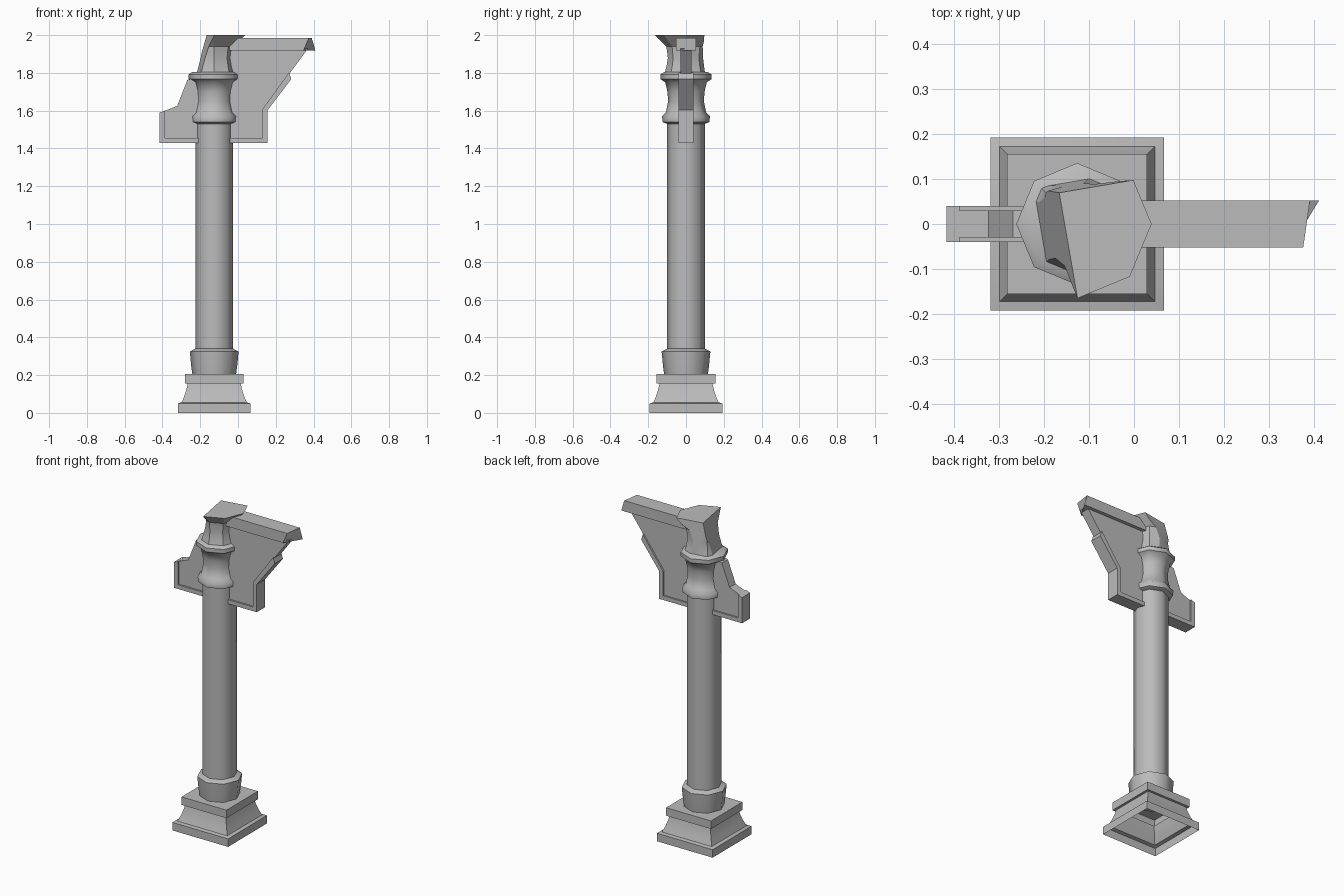
import bpy, bmesh, math
from mathutils import Vector

cube = bpy.data.objects.get("Cube")
if cube:
    bpy.data.objects.remove(cube, do_unlink=True)

CX = -0.126  # column axis

stone = bpy.data.materials.new("grey_stone")
stone.use_nodes = True
GREY = (0.5, 0.5, 0.5, 1)
stone.diffuse_color = GREY
stone.node_tree.nodes["Principled BSDF"].inputs["Base Color"].default_value = GREY


def finish(name, bm, smooth=None):
    bmesh.ops.recalc_face_normals(bm, faces=bm.faces)
    mesh = bpy.data.meshes.new(name)
    bm.to_mesh(mesh)
    bm.free()
    mesh.materials.append(stone)
    ob = bpy.data.objects.new(name, mesh)
    bpy.context.collection.objects.link(ob)
    if smooth:
        bpy.ops.object.select_all(action='DESELECT')
        ob.select_set(True)
        bpy.context.view_layer.objects.active = ob
        bpy.ops.object.shade_smooth_by_angle(angle=math.radians(smooth))
    return ob


def lathe(profile, sides, turn=0.0, bottom=True):
    """Stack of regular polygons about the column axis, from (radius, z) pairs."""
    bm = bmesh.new()
    rings = []
    for r, z in profile:
        angles = [turn + math.tau * i / sides for i in range(sides)]
        rings.append([bm.verts.new((CX + r * math.cos(a), r * math.sin(a), z)) for a in angles])
    for lo, hi in zip(rings, rings[1:]):
        for i in range(sides):
            j = (i + 1) % sides
            bm.faces.new((lo[i], lo[j], hi[j], hi[i]))
    bm.faces.new(rings[-1])
    if bottom:
        bm.faces.new(rings[0])
    return bm


def prism(outline, half):
    """Extrude an (x, z) outline from y = -half to +half."""
    bm = bmesh.new()
    front = [bm.verts.new((x, -half, z)) for x, z in outline]
    back = [bm.verts.new((x, half, z)) for x, z in outline]
    bm.faces.new(front)
    bm.faces.new(back)
    for i in range(len(outline)):
        j = (i + 1) % len(outline)
        bm.faces.new((front[i], front[j], back[j], back[i]))
    return bm


def break_off(bm, point, normal):
    """Remove everything on the normal side of a plane and close the wound."""
    cut = bmesh.ops.bisect_plane(bm, geom=bm.verts[:] + bm.edges[:] + bm.faces[:],
                                 plane_co=point, plane_no=normal, clear_outer=True)
    edges = [e for e in cut["geom_cut"] if isinstance(e, bmesh.types.BMEdge)]
    bmesh.ops.holes_fill(bm, edges=edges, sides=0)


# Square plinth, open underneath
D = math.sqrt(2)
plinth = [(0.192, 0), (0.192, 0.05), (0.172, 0.056), (0.158, 0.09), (0.147, 0.125),
          (0.14, 0.155), (0.155, 0.155), (0.155, 0.205)]
finish("plinth", lathe([(r * D, z) for r, z in plinth], 4, math.pi / 4, False), 35)

# Column foot and shaft
finish("column_foot", lathe([(0.115, 0.2), (0.122, 0.25), (0.129, 0.325), (0.1, 0.34)], 8), 50)
finish("shaft", lathe([(0.1, 0.3), (0.1, 1.55)], 8), 50)

# Lower capital between its two rings
finish("capital_lower", lathe([(0.1, 1.53), (0.124, 1.54), (0.127, 1.57), (0.107, 1.59),
                               (0.095, 1.65), (0.098, 1.7), (0.11, 1.75), (0.135, 1.767),
                               (0.135, 1.792), (0.115, 1.805)], 8), 50)

# Flared capital top with broken left and back sides
top = lathe([(0.113, 1.8), (0.104, 1.83), (0.096, 1.88), (0.104, 1.94), (0.165, 2.0)], 8)
a, b, c = Vector((-0.17, 0.07, 1.985)), Vector((-0.125, -0.165, 2.0)), Vector((-0.207, 0, 1.81))
n = (b - a).cross(c - a).normalized()
break_off(top, a, n if n.x < 0 else -n)
break_off(top, a, Vector((-0.17, 1, 0.1)).normalized())
finish("capital_top", top, 30)

# Thin wall panels on both sides of the column
finish("panel_right", prism([(CX, 1.44), (-0.41, 1.44), (-0.41, 1.592), (-0.385, 1.6),
                             (-0.322, 1.625), (-0.268, 1.763), (-0.2, 1.78), (CX, 1.78)], 0.03))
finish("panel_left", prism([(CX, 1.44), (0.15, 1.44), (0.15, 1.61), (0.268, 1.79),
                            (0.372, 1.93), (CX, 1.93)], 0.03))

# Raised frames along the panel edges
finish("frame_right", prism([(CX, 1.43), (-0.415, 1.43), (-0.415, 1.59), (-0.387, 1.6),
                             (-0.387, 1.456), (CX, 1.456)], 0.04))
finish("frame_left", prism([(CX, 1.43), (0.157, 1.43), (0.157, 1.603), (0.282, 1.767),
                            (0.27, 1.802), (0.13, 1.608), (0.13, 1.456), (CX, 1.456)], 0.04))

# Top beam with an oblique broken end
beam = prism([(-0.1, 1.918), (0.347, 1.918), (0.375, 1.985), (-0.1, 1.985)], 0.052)
for v in beam.verts:
    if v.co.x > 0 and v.co.y > 0:
        v.co.x = 0.41 if v.co.z < 1.95 else 0.39
finish("beam", beam)
